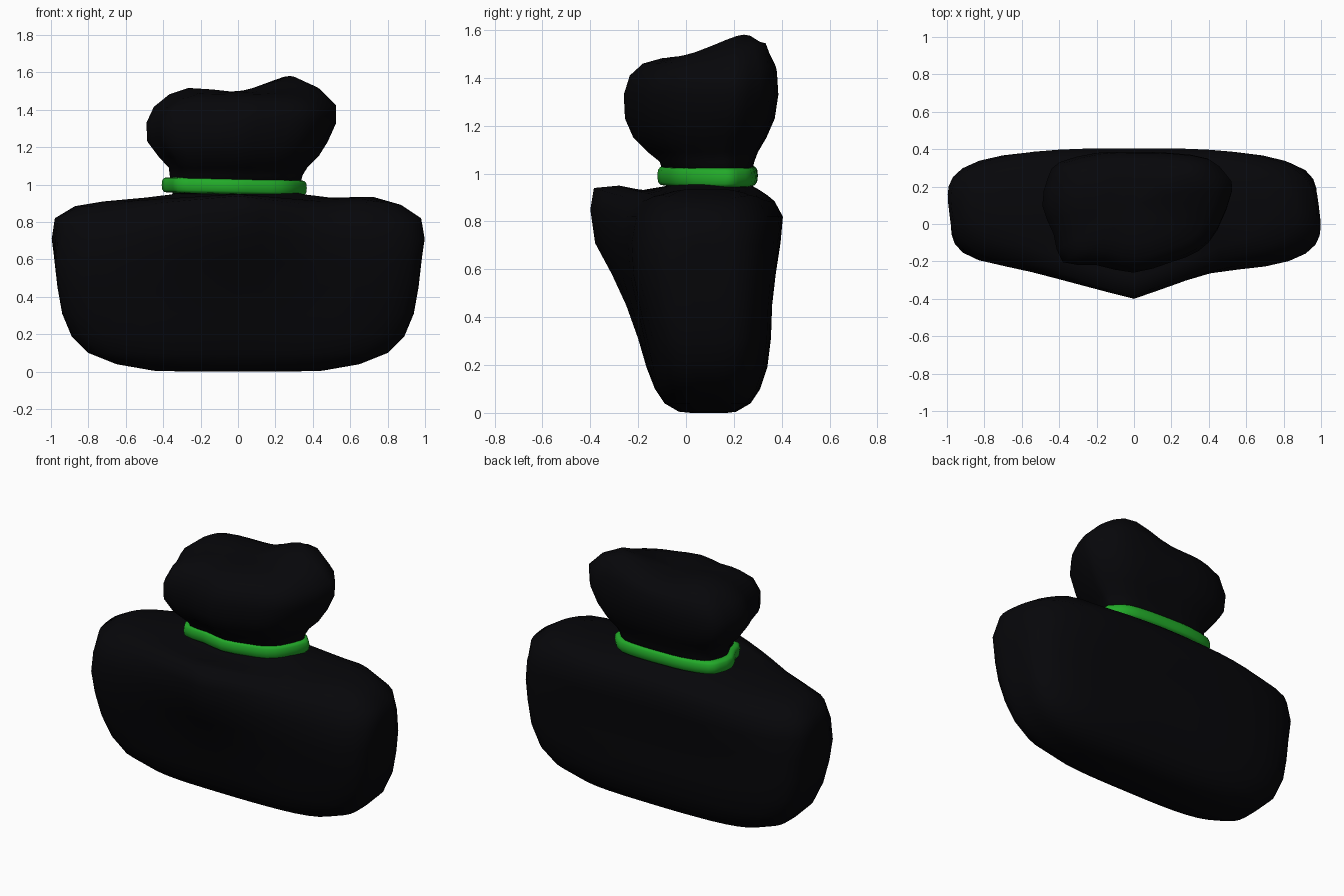
import bpy, bmesh, math

if "Cube" in bpy.data.objects:
    bpy.data.objects.remove(bpy.data.objects["Cube"])


def material(name, rgb):
    m = bpy.data.materials.new(name)
    m.diffuse_color = (*rgb, 1)
    m.use_nodes = True
    m.node_tree.nodes["Principled BSDF"].inputs["Base Color"].default_value = m.diffuse_color
    return m


BLACK = material("black_plastic", (0.002, 0.002, 0.003))
GREEN = material("green_band", (0.016, 0.4, 0.022))


def loft(name, rings, mat, cyclic=False):
    """Skin a stack of equal-length closed rings."""
    bm = bmesh.new()
    rows = [[bm.verts.new(p) for p in r] for r in rings]
    n = len(rows[0])
    pairs = list(zip(rows, rows[1:]))
    if cyclic:
        pairs.append((rows[-1], rows[0]))
    for a, b in pairs:
        for i in range(n):
            j = (i + 1) % n
            bm.faces.new((a[i], a[j], b[j], b[i]))
    if not cyclic:
        for row in (rows[0], rows[-1]):
            bm.faces.new(row)
    bmesh.ops.recalc_face_normals(bm, faces=bm.faces)
    me = bpy.data.meshes.new(name)
    bm.to_mesh(me)
    bm.free()
    me.materials.append(mat)
    for p in me.polygons:
        p.use_smooth = True
    ob = bpy.data.objects.new(name, me)
    bpy.context.collection.objects.link(ob)
    return ob


def gauss(x, y, cx, cy, s):
    return math.exp(-((x - cx) ** 2 + (y - cy) ** 2) / (s * s))


# Sack body: rounded-box sections with a pinched fold at the front
def body_ring(z, hw, yf, yb, bump, lift, power):
    pts, n = [], 48
    for i in range(n):
        t = 2 * math.pi * i / n
        c, s = math.cos(t), math.sin(t)
        r = (abs(c) ** power + abs(s) ** power) ** (-1 / power)
        x, y, zz = hw * r * c, (yf + yb) / 2 + (yb - yf) / 2 * r * s, z
        if s < 0:
            tent = max(0, 1 - abs(x) / (0.45 if x > 0 else 0.62)) * min(1, -s * 1.5)
            y -= bump * tent
            zz += lift * tent
        if 0.85 < z < 0.93:
            zz += 0.025 * gauss(x, 0, 0.72, 0, 0.13)
        if 0.6 < z < 0.9:  # ends lean slightly left-back, right-front
            x -= 0.12 * (y - 0.08) * abs(c) ** 3
        pts.append((x, y, zz))
    return pts


BODY = [  # z, half width, front, back, fold depth, fold lift, squareness
    (0.0, 0.25, 0.02, 0.17, 0, 0, 3), (0.005, 0.45, -0.03, 0.21, 0, 0, 3),
    (0.04, 0.65, -0.09, 0.27, 0, 0, 3.4), (0.10, 0.80, -0.13, 0.31, 0, 0, 3.8),
    (0.19, 0.89, -0.155, 0.34, 0.01, 0, 4), (0.31, 0.94, -0.18, 0.355, 0.02, 0, 4.3),
    (0.45, 0.965, -0.21, 0.36, 0.04, 0, 4.5), (0.58, 0.98, -0.24, 0.375, 0.07, 0, 4.2),
    (0.71, 0.99, -0.255, 0.395, 0.125, 0, 3.6), (0.82, 0.975, -0.245, 0.405, 0.155, 0.03, 3),
    (0.885, 0.87, -0.21, 0.37, 0.175, 0.055, 2.4),
    (0.91, 0.72, -0.17, 0.34, 0.11, 0.04, 2.2),
    (0.93, 0.50, -0.12, 0.31, 0.07, 0, 2.1), (0.947, 0.36, -0.09, 0.28, 0, 0, 2.1),
    (0.96, 0.30, -0.05, 0.24, 0, 0, 2), (1.0, 0.28, -0.04, 0.22, 0, 0, 2)]
loft("sack_body", [body_ring(*r) for r in BODY], BLACK)

# Shared plan outline for the gathered top and its tie
PLAN = [(.53, .18), (.5, .26), (.4, .35), (.2, .38), (-.02, .385), (-.2, .38),
        (-.4, .33), (-.46, .25), (-.49, .1), (-.43, -.05), (-.38, -.2),
        (-.2, -.215), (0, -.255), (.2, -.2), (.35, -.14), (.45, -.03)]


def smooth_loop(p):
    out, n = [], len(p)
    for i in range(n):
        a, b, c, d = p[i - 1], p[i], p[(i + 1) % n], p[(i + 2) % n]
        out.append(b)
        out.append(tuple((9 * (b[k] + c[k]) - a[k] - d[k]) / 16 for k in (0, 1)))
    return out


LOOP = smooth_loop(PLAN)


def plan_ring(xl, xr, yf, yb):
    """Fit the outline to the given bounds."""
    return [(xl + (x + .49) / 1.02 * (xr - xl), yf + (y + .255) / .64 * (yb - yf))
            for x, y in LOOP]


# Gathered top: flares above the tie, with two uneven humps
TOP = [  # z, left, right, front, back
    (0.95, -.35, .32, -.08, .26), (1.05, -.365, .345, -.11, .285),
    (1.09, -.37, .37, -.16, .30), (1.15, -.425, .43, -.22, .335),
    (1.23, -.485, .48, -.255, .37), (1.33, -.49, .525, -.26, .385),
    (1.41, -.45, .525, -.235, .38), (1.46, -.37, .44, -.18, .345),
    (1.482, -.27, .32, -.10, .29), (1.488, -.14, .17, 0, .21),
    (1.488, -.03, .04, .08, .13)]
rings = []
for z, *box in TOP:
    f = min(1, max(0, (z - 1.33) / 0.12))
    rings.append([(x, y, z + f * (0.1 * gauss(x, y, .29, .26, .19)
                                  + 0.035 * gauss(x, y, -.26, .17, .17)))
                  for x, y in plan_ring(*box)])
loft("gathered_top", rings, BLACK)

# Tie band: rounded section swept round the neck, slightly tilted
rings = []
for k in range(12):
    a = 2 * math.pi * k / 12
    c, s = math.cos(a), math.sin(a)
    g = 0.033 * math.copysign(abs(c) ** 0.7, c)
    h = 0.041 * math.copysign(abs(s) ** 0.7, s)
    rings.append([(x, y, 0.99 + h - 0.022 * x)
                  for x, y in plan_ring(-.375 - g, .335 + g, -.087 - g, .267 + g)])
loft("tie_band", rings, GREEN, cyclic=True)
